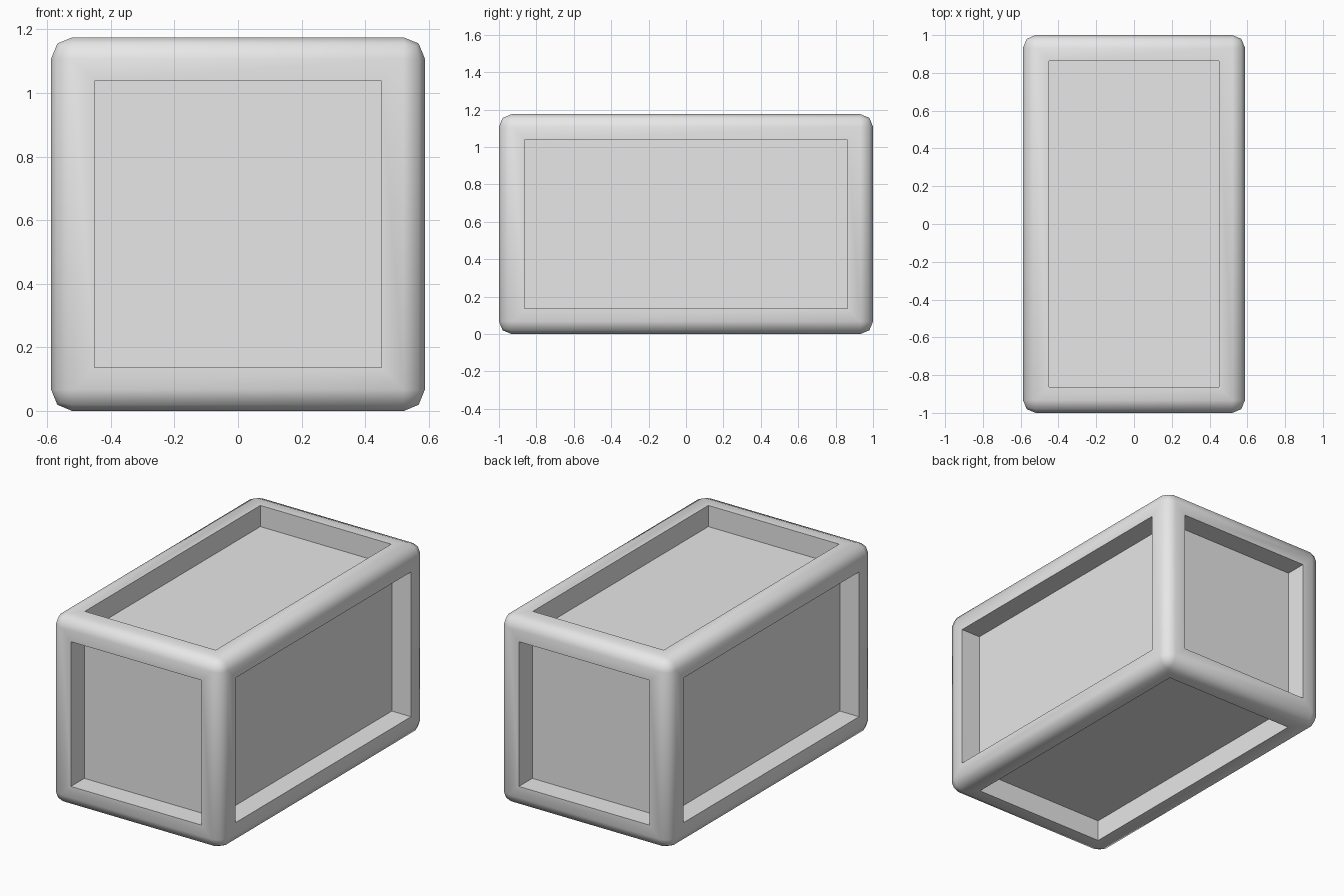
import bpy
import bmesh
import math
from mathutils import Vector

default = bpy.data.objects.get("Cube")
if default:
    bpy.data.objects.remove(default, do_unlink=True)

SIZE = Vector((1.175, 2.0, 1.175))
ROUND = 0.067      # rounded outer edges
FRAME = 0.137      # frame width around each panel
DEPTH = 0.132      # how far the panels sit back

# Plain grey finish
grey = bpy.data.materials.new("light_grey")
grey.use_nodes = True
colour = (0.8, 0.8, 0.8, 1.0)
grey.diffuse_color = colour
grey.node_tree.nodes["Principled BSDF"].inputs["Base Color"].default_value = colour

# Box with rounded edges
bm = bmesh.new()
bmesh.ops.create_cube(bm, size=1.0)
bmesh.ops.scale(bm, vec=SIZE, verts=bm.verts)
bmesh.ops.bevel(bm, geom=bm.edges[:], offset=ROUND, offset_type='OFFSET',
                segments=2, profile=0.5, affect='EDGES', clamp_overlap=True)
bm.normal_update()

# Frame border on each of the six main sides, with the panel pushed inward
panels = [f for f in bm.faces if max(abs(c) for c in f.normal) > 0.999]
bmesh.ops.inset_individual(bm, faces=panels, thickness=FRAME - ROUND,
                           use_even_offset=True)
sunk = bmesh.ops.extrude_discrete_faces(bm, faces=panels)["faces"]
for face in sunk:
    face.normal_update()
    bmesh.ops.translate(bm, vec=face.normal * -DEPTH, verts=face.verts[:])
bmesh.ops.recalc_face_normals(bm, faces=bm.faces[:])

mesh = bpy.data.meshes.new("panelled_crate")
bm.to_mesh(mesh)
bm.free()
mesh.materials.append(grey)

crate = bpy.data.objects.new("panelled_crate", mesh)
crate.location.z = SIZE.z / 2
bpy.context.collection.objects.link(crate)

# Smooth the rounded edges, keep the recesses crisp
bpy.ops.object.select_all(action='DESELECT')
crate.select_set(True)
bpy.context.view_layer.objects.active = crate
bpy.ops.object.shade_smooth_by_angle(angle=math.radians(60))
